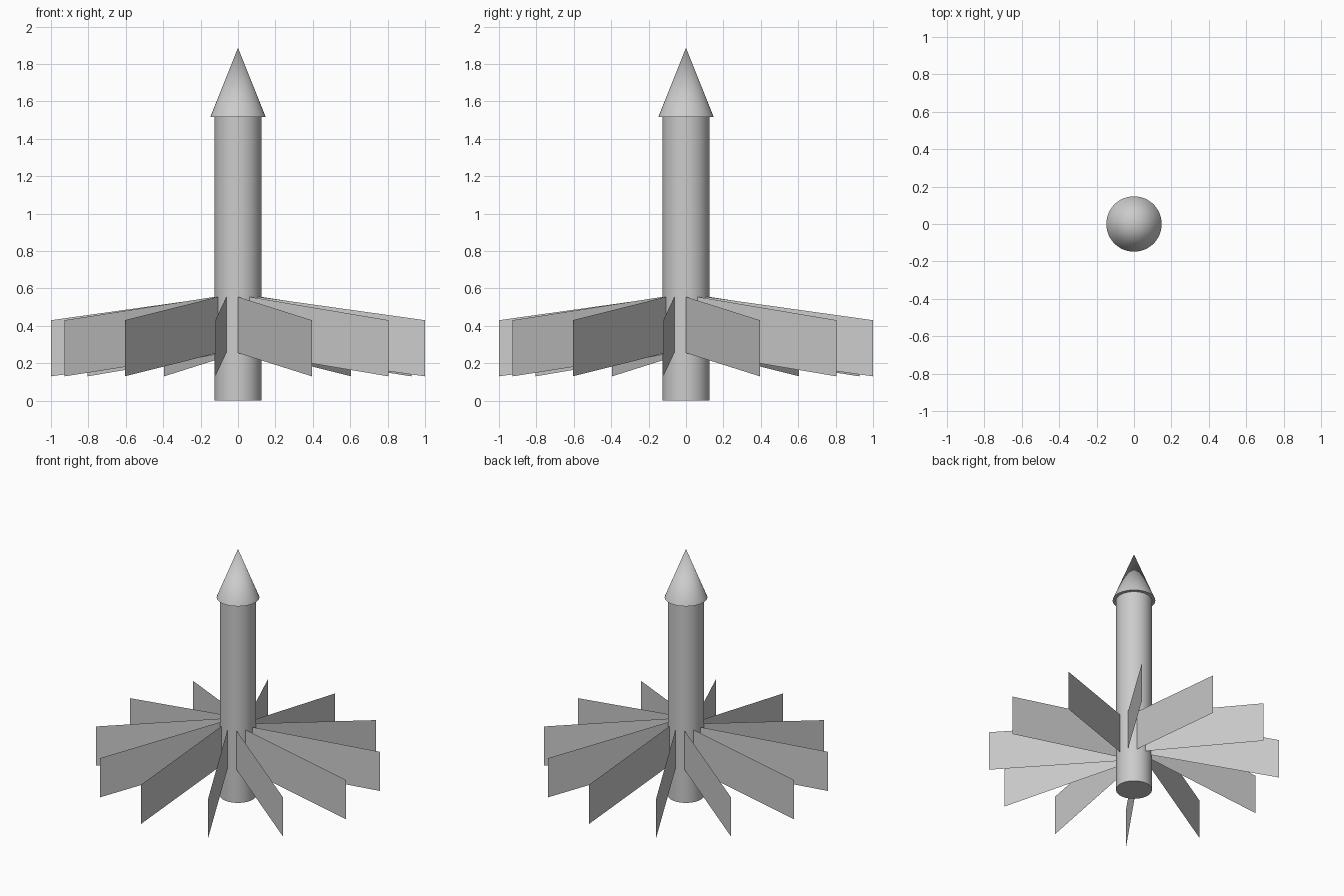
import bpy
import math
from mathutils import Matrix, Vector

cube = bpy.data.objects.get("Cube")
if cube:
    bpy.data.objects.remove(cube, do_unlink=True)

# One plain grey for the whole model
GREY = (0.6, 0.6, 0.6, 1.0)
grey = bpy.data.materials.new("light_grey")
grey.use_nodes = True
grey.diffuse_color = GREY
grey.node_tree.nodes["Principled BSDF"].inputs["Base Color"].default_value = GREY

BODY_R, BODY_H = 0.125, 1.52
NOSE_R, NOSE_TOP = 0.148, 1.887
FIN_COUNT, FIN_HEIGHT = 12, 0.3


def round_part(name, r_bottom, r_top, z0, z1):
    bpy.ops.mesh.primitive_cone_add(vertices=64, radius1=r_bottom, radius2=r_top,
                                    depth=z1 - z0, location=(0, 0, (z0 + z1) / 2))
    obj = bpy.context.object
    obj.name = name
    obj.data.materials.append(grey)
    bpy.ops.object.shade_smooth_by_angle(angle=math.radians(30))
    return obj


# Body tube and overhanging nose cone
round_part("body_tube", BODY_R, BODY_R, 0, BODY_H)
round_part("nose_cone", NOSE_R, 0, BODY_H - 0.003, NOSE_TOP)

# Thin swept fin: root on the tube, tip lower and swung to one side
root = Vector((0, -BODY_R, 0.255))
tip = Vector((0.395, -0.927, 0.13))
rise = Vector((0, 0, FIN_HEIGHT))
fin_mesh = bpy.data.meshes.new("fin")
fin_mesh.from_pydata([root, tip, tip + rise, root + rise], [], [(0, 1, 2, 3)])
fin_mesh.materials.append(grey)

# Ring of fins around the tube
for i in range(FIN_COUNT):
    fin = bpy.data.objects.new(f"fin_{i + 1}", fin_mesh)
    fin.matrix_world = Matrix.Rotation(math.tau * i / FIN_COUNT, 4, "Z")
    bpy.context.collection.objects.link(fin)
